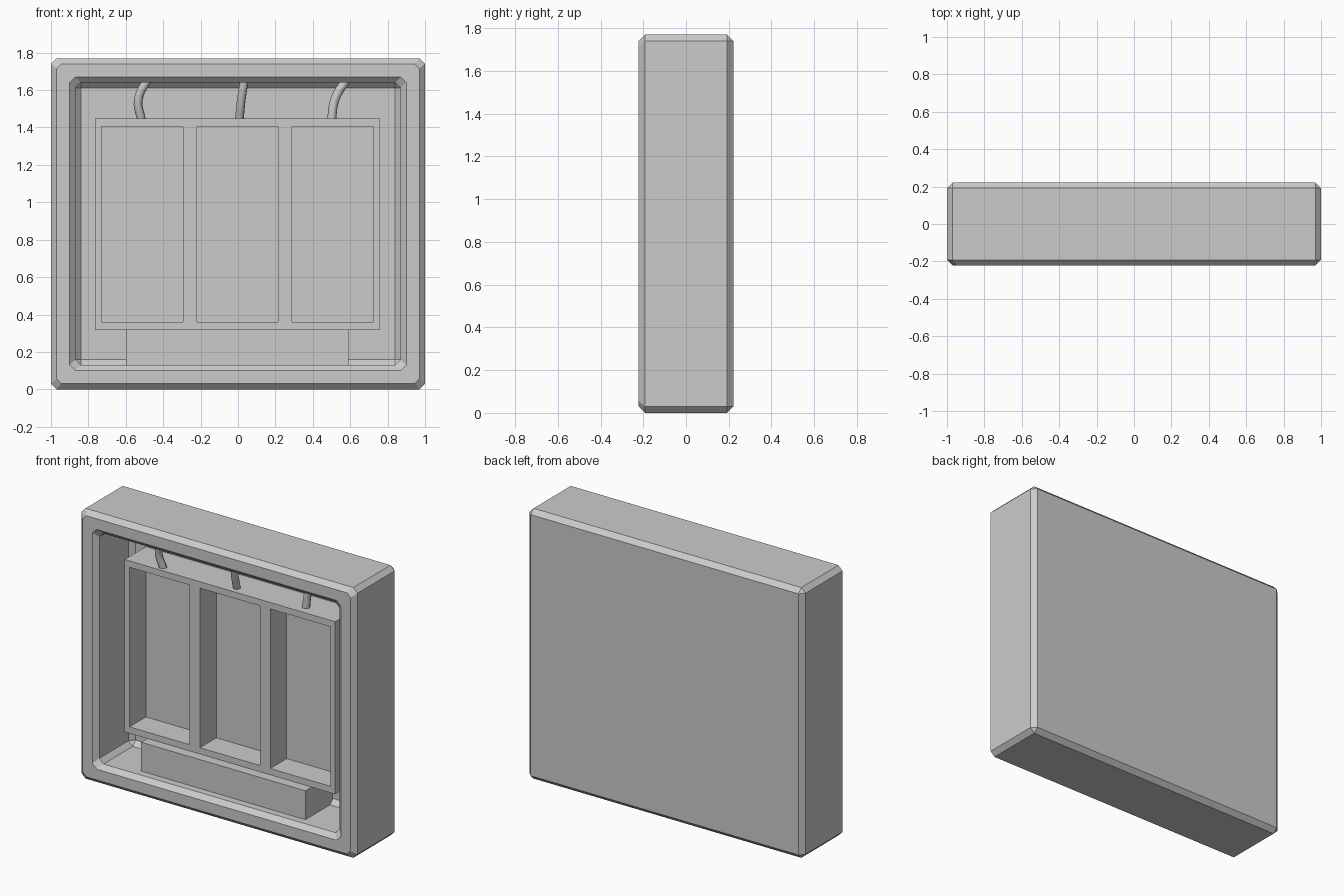
import bpy, bmesh, math

if "Cube" in bpy.data.objects:
    bpy.data.objects.remove(bpy.data.objects["Cube"])


def add_object(name, bm):
    bmesh.ops.remove_doubles(bm, verts=bm.verts, dist=1e-5)
    bmesh.ops.dissolve_limit(bm, angle_limit=0.01, verts=bm.verts, edges=bm.edges)
    bmesh.ops.recalc_face_normals(bm, faces=bm.faces)
    mesh = bpy.data.meshes.new(name)
    bm.to_mesh(mesh)
    bm.free()
    ob = bpy.data.objects.new(name, mesh)
    bpy.context.collection.objects.link(ob)
    return ob


# Open-fronted case: (inset, corner cut, y) rings from the back, round the rim, into the cavity
HALF_H = 0.885
rings = [(0.03, 0, 0.222), (0, 0.03, 0.192), (0, 0.03, -0.192), (0.03, 0.025, -0.222),
         (0.10, 0.03, -0.222), (0.13, 0.03, -0.192), (0.13, 0.03, 0.11), (0.16, 0, 0.14)]
bm = bmesh.new()
loops = []
for inset, cut, y in rings:
    w, h = 1 - inset, HALF_H - inset
    pts = [(w, h - cut), (w - cut, h), (cut - w, h), (-w, h - cut),
           (-w, cut - h), (cut - w, -h), (w - cut, -h), (w, cut - h)]
    loops.append([bm.verts.new((x, y, z + HALF_H)) for x, z in pts])
for a, b in zip(loops, loops[1:]):
    for i in range(8):
        j = (i + 1) % 8
        bm.faces.new((a[i], a[j], b[j], b[i]))
bm.faces.new(loops[0])
bm.faces.new(loops[-1])
add_object("case", bm)

# Panel with three deep rectangular pockets
FRONT, POCKET, BACK = -0.08, 0.09, 0.14
xs = [-0.765, -0.73, -0.295, -0.22, 0.215, 0.29, 0.725, 0.76]
zs = [0.318, 0.36, 1.405, 1.447]
bm = bmesh.new()
grid = [[bm.verts.new((x, FRONT, z)) for z in zs] for x in xs]
pockets = []
for i in range(len(xs) - 1):
    for k in range(len(zs) - 1):
        f = bm.faces.new((grid[i][k], grid[i + 1][k], grid[i + 1][k + 1], grid[i][k + 1]))
        if k == 1 and i % 2 == 1:
            pockets.append(f)
rim = [e for e in bm.edges if e.is_boundary]
sides = bmesh.ops.extrude_edge_only(bm, edges=rim)["geom"]
for v in sides:
    if isinstance(v, bmesh.types.BMVert):
        v.co.y = BACK
bmesh.ops.holes_fill(bm, edges=[e for e in bm.edges if e.is_boundary], sides=0)
for f in pockets:
    corners = list(f.verts)
    deep = [bm.verts.new((v.co.x, POCKET, v.co.z)) for v in corners]
    for i in range(4):
        j = (i + 1) % 4
        bm.faces.new((corners[i], corners[j], deep[j], deep[i]))
    bm.faces.new(deep)
    bm.faces.remove(f)
add_object("pocket_panel", bm)

# Plain block under the panel
bm = bmesh.new()
bmesh.ops.create_cube(bm, size=1)
bmesh.ops.scale(bm, vec=(1.19, 0.28, 0.2), verts=bm.verts)
bmesh.ops.translate(bm, vec=(-0.005, -0.005, 0.219), verts=bm.verts)
add_object("lower_block", bm)

# Bent cables from the panel top to the case ceiling
cables = [
    [(-0.517, -0.035, 1.44), (-0.533, -0.06, 1.55), (-0.475, -0.08, 1.67)],
    [(0.007, -0.02, 1.44), (0.018, -0.06, 1.55), (0.037, -0.09, 1.67)],
    [(0.5, -0.01, 1.44), (0.518, -0.01, 1.55), (0.59, -0.01, 1.67)],
]
for n, points in enumerate(cables):
    curve = bpy.data.curves.new(f"cable_{n + 1}", "CURVE")
    curve.dimensions = "3D"
    curve.bevel_depth = 0.024
    curve.bevel_resolution = 2
    curve.resolution_u = 5
    curve.use_fill_caps = True
    spline = curve.splines.new("BEZIER")
    spline.bezier_points.add(len(points) - 1)
    for bp, co in zip(spline.bezier_points, points):
        bp.co = co
        bp.handle_left_type = bp.handle_right_type = "AUTO"
    ob = bpy.data.objects.new(f"cable_{n + 1}", curve)
    bpy.context.collection.objects.link(ob)
    bpy.ops.object.select_all(action="DESELECT")
    ob.select_set(True)
    bpy.context.view_layer.objects.active = ob
    bpy.ops.object.convert(target="MESH")
    bpy.ops.object.shade_smooth_by_angle(angle=math.radians(50))
